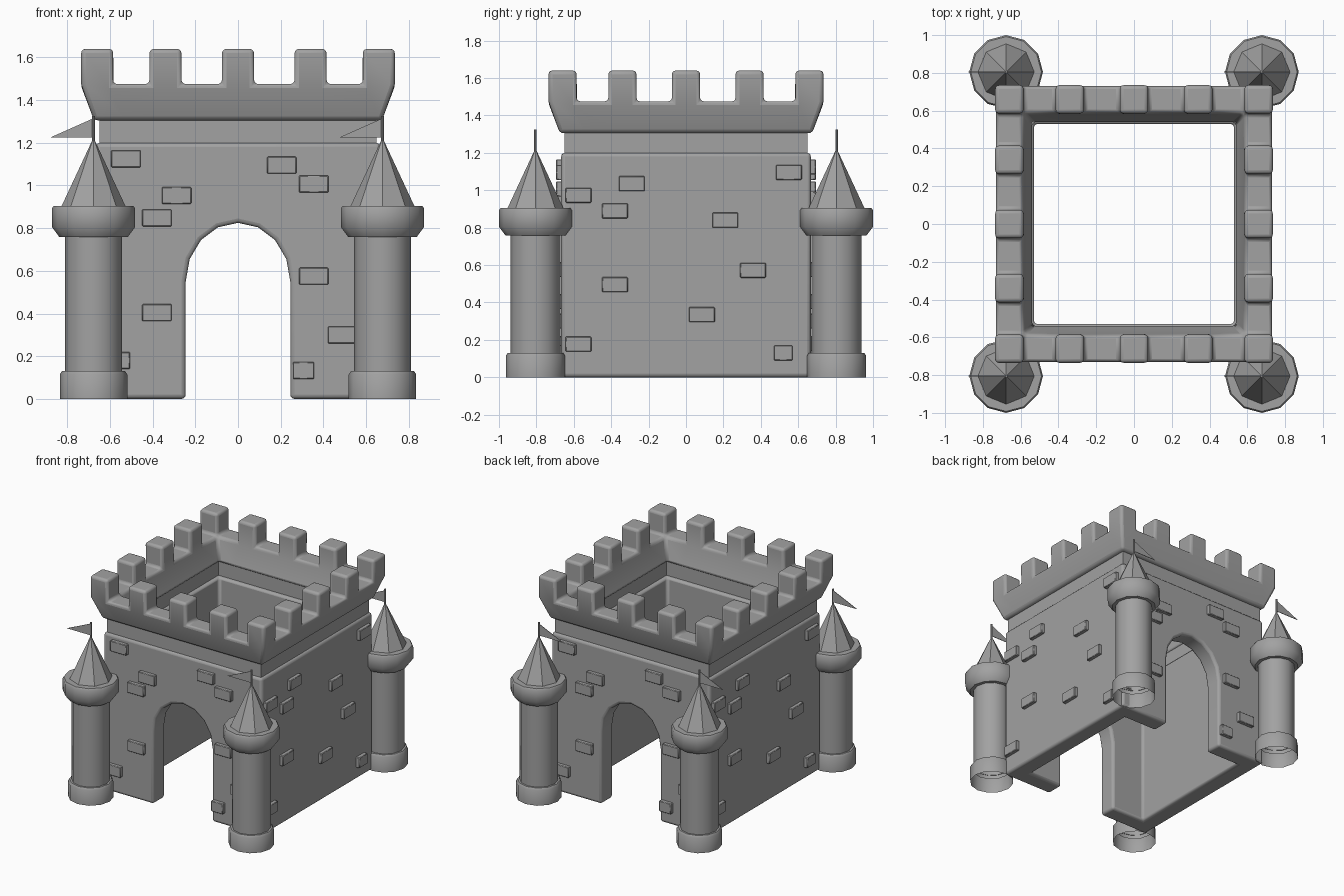
import bpy, bmesh
from math import cos, sin, pi, radians
from mathutils import Matrix

cube = bpy.data.objects.get("Cube")
if cube:
    bpy.data.objects.remove(cube, do_unlink=True)

stone = bpy.data.materials.new("stone grey")
stone.use_nodes = True
GREY = (0.36, 0.36, 0.36, 1)
stone.diffuse_color = GREY
stone.node_tree.nodes["Principled BSDF"].inputs["Base Color"].default_value = GREY


def finish(name, bm, bevel=0.0, segments=3, smooth=True):
    """Turn a bmesh into a named, shaded object."""
    bmesh.ops.recalc_face_normals(bm, faces=bm.faces)
    mesh = bpy.data.meshes.new(name)
    bm.to_mesh(mesh)
    bm.free()
    obj = bpy.data.objects.new(name, mesh)
    bpy.context.collection.objects.link(obj)
    mesh.materials.append(stone)
    bpy.ops.object.select_all(action='DESELECT')
    obj.select_set(True)
    bpy.context.view_layer.objects.active = obj
    if smooth:
        bpy.ops.object.shade_smooth_by_angle(angle=radians(40))
    if bevel:
        mod = obj.modifiers.new("Bevel", 'BEVEL')
        mod.width, mod.segments = bevel, segments
        mod.limit_method, mod.angle_limit = 'ANGLE', radians(35)
    return obj


def add_box(bm, center, size):
    m = Matrix.Translation(center) @ Matrix.Diagonal((*size, 1))
    bmesh.ops.create_cube(bm, size=1, matrix=m)


def prism(bm, outline, y0, y1):
    """Extrude an (x, z) outline along y."""
    face = bm.faces.new([bm.verts.new((x, y0, z)) for x, z in outline])
    ext = bmesh.ops.extrude_face_region(bm, geom=[face], use_keep_orig=True)
    for v in ext["geom"]:
        if isinstance(v, bmesh.types.BMVert):
            v.co.y = y1


def lathe(bm, profile, sides, x, y):
    rings = []
    for r, z in profile:
        rings.append([bm.verts.new((x + r * cos(2 * pi * i / sides), y + r * sin(2 * pi * i / sides), z))
                      for i in range(sides)])
    for a, b in zip(rings, rings[1:]):
        for i in range(sides):
            j = (i + 1) % sides
            bm.faces.new((a[i], a[j], b[j], b[i]))
    return rings


def cut(obj, cutter):
    mod = obj.modifiers.new("Cut", 'BOOLEAN')
    mod.operation, mod.solver, mod.object = 'DIFFERENCE', 'EXACT', cutter
    bpy.context.view_layer.objects.active = obj
    bpy.ops.object.modifier_apply(modifier=mod.name)
    bpy.data.objects.remove(cutter, do_unlink=True)


# Hollow keep walls with an arch through front and back
WALL, INNER, TOP = 0.667, 0.53, 1.2
bm = bmesh.new()
add_box(bm, (0, 0, TOP / 2), (2 * WALL, 2 * WALL, TOP))
walls = finish("keep_walls", bm, smooth=False)
bm = bmesh.new()
add_box(bm, (0, 0, TOP / 2), (2 * INNER, 2 * INNER, TOP + 1))
cut(walls, finish("hollow_cutter", bm))
bm = bmesh.new()
arch = [(0.245 * cos(pi * i / 8), 0.55 + 0.275 * sin(pi * i / 8)) for i in range(9)]
prism(bm, [(0.245, -0.2)] + arch + [(-0.245, -0.2)], -1, 1)
cut(walls, finish("arch_cutter", bm))
bm = bmesh.new()
bm.from_mesh(walls.data)
bpy.data.objects.remove(walls, do_unlink=True)
finish("keep_walls", bm, bevel=0.02)

# Recessed band under the parapet
bm = bmesh.new()
for s in (-1, 1):
    add_box(bm, (0, s * 0.6, 1.25), (1.3, 0.1, 0.12))
    add_box(bm, (s * 0.6, 0, 1.25), (0.1, 1.1, 0.12))
finish("band", bm)

# Flared parapet ring with merlons raised from every other cell
half = [0.075, 0.265, 0.415, 0.585, 0.735]
lines = [-c for c in reversed(half)] + half
flare = {0.735: 0.675, 0.585: 0.535}


def low(c):
    return flare.get(abs(c), abs(c)) * (1 if c > 0 else -1)


def cell_ring(bm, z, fn):
    verts, cells = {}, {}
    for i in range(9):
        for j in range(9):
            if i in (0, 8) or j in (0, 8):
                keys = [(i, j), (i + 1, j), (i + 1, j + 1), (i, j + 1)]
                for k in keys:
                    if k not in verts:
                        verts[k] = bm.verts.new((fn(lines[k[0]]), fn(lines[k[1]]), z))
                cells[i, j] = bm.faces.new([verts[k] for k in keys])
    return verts, cells


bm = bmesh.new()
low_verts, low_cells = cell_ring(bm, 1.305, low)
top_verts, top_cells = cell_ring(bm, 1.475, lambda c: c)
key_of = {v: k for k, v in top_verts.items()}
for edge in [e for e in bm.edges if e.is_boundary and e.verts[0] in key_of]:
    a, b = edge.verts
    bm.faces.new((a, b, low_verts[key_of[b]], low_verts[key_of[a]]))
bmesh.ops.recalc_face_normals(bm, faces=bm.faces)
merlons = [f for (i, j), f in top_cells.items() if i % 2 == 0 and j % 2 == 0]
for f in bmesh.ops.extrude_discrete_faces(bm, faces=merlons)["faces"]:
    for v in f.verts:
        v.co.z = 1.64
bmesh.ops.remove_doubles(bm, verts=bm.verts, dist=0.0001)
finish("parapet", bm, bevel=0.02)

# Raised stones: (along wall, height) and narrow ones, repeated on opposite walls
front_stones = [(-.525, 1.125), (-.288, .953), (-.38, .848), (-.38, .404), (-.575, .18),
                (.205, 1.095), (.355, 1.007), (.355, .575), (.49, .30), (.307, .133)]
side_stones = [(-.575, .973), (-.29, 1.035), (-.38, .89), (.55, 1.095), (.21, .84),
               (.358, .572), (-.38, .495), (.085, .335), (-.575, .177), (.52, .13)]
for name, stones, turn in (("front", front_stones, 0), ("side", side_stones, 90),
                           ("back", front_stones, 180), ("far_side", side_stones, 270)):
    bm = bmesh.new()
    for n, (u, z) in enumerate(stones):
        add_box(bm, (u, -WALL - 0.005, z), (0.1 if n == 9 else 0.138, 0.045, 0.08))
    bmesh.ops.rotate(bm, verts=bm.verts, matrix=Matrix.Rotation(radians(turn), 3, 'Z'))
    finish(name + "_stones", bm, bevel=0.004, segments=1)

# Corner towers with pointed roofs and pennants
base = [(.158, 0), (.158, .115), (.148, .13), (.13, .13)]
shaft = [(.134, .1), (.134, .78)]
head = [(.13, .758), (.16, .758), (.195, .805), (.195, .892), (.187, .905), (.14, .905)]
for x in (-0.677, 0.677):
    for y in (-0.805, 0.805):
        tag = ("right" if x < 0 else "left") + ("_front" if y < 0 else "_back")
        bm = bmesh.new()
        for profile in (base, shaft, head):
            lathe(bm, profile, 12, x, y)
        finish("tower_" + tag, bm)
        bm = bmesh.new()
        rings = lathe(bm, [(.15, .903), (.002, 1.22)], 8, x, y)
        bm.faces.new(rings[0])
        bm.faces.new(rings[1])
        finish("roof_" + tag, bm).data.shade_smooth()
        bm = bmesh.new()
        rings = lathe(bm, [(.007, 1.19), (.007, 1.325)], 8, x, y)
        bm.faces.new(rings[1])
        finish("flagpole_" + tag, bm)
        bm = bmesh.new()
        prism(bm, [(x, 1.226), (x, 1.315), (x - .2, 1.226)], y - .002, y + .002)
        finish("pennant_" + tag, bm)
